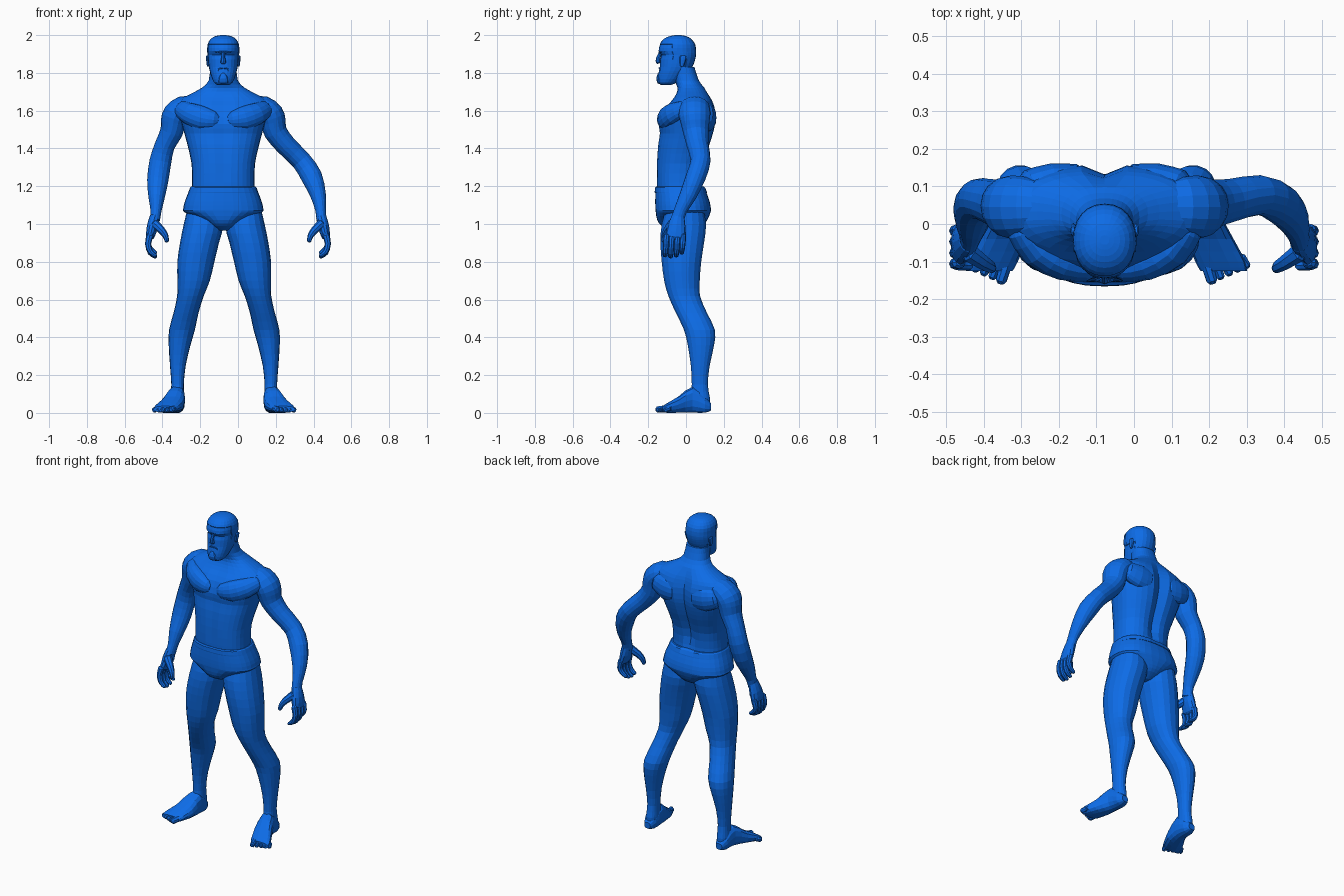
import bpy, bmesh, math
from mathutils import Vector

cube = bpy.data.objects.get("Cube")
if cube:
    bpy.data.objects.remove(cube)

AXIS = -0.078  # x of the body's centre line
STANCE = -0.073  # x midway between the legs

skin = bpy.data.materials.new("bright_blue")
skin.use_nodes = True
BLUE = (0.004, 0.15, 0.8, 1)
skin.diffuse_color = BLUE
skin.node_tree.nodes["Principled BSDF"].inputs["Base Color"].default_value = BLUE


def interpolate(rows, steps):
    """Catmull-Rom interpolation between rows of numbers."""
    out = []
    last = len(rows) - 1
    for i in range(last):
        a, b = rows[max(i - 1, 0)], rows[i]
        c, d = rows[i + 1], rows[min(i + 2, last)]
        for k in range(steps):
            t = k / steps
            out.append([q + t / 2 * (r - p + t * (2 * p - 5 * q + 4 * r - s + t * (3 * (q - r) + s - p)))
                        for p, q, r, s in zip(a, b, c, d)])
    return out + [list(rows[-1])]


def skin_rings(name, rings, finish=None):
    """Bridge rings of points into a closed mesh object."""
    bm = bmesh.new()
    loops = [[bm.verts.new(p) for p in ring] for ring in rings]
    n = len(loops[0])
    for low, high in zip(loops, loops[1:]):
        for i in range(n):
            j = (i + 1) % n
            bm.faces.new((low[i], low[j], high[j], high[i]))
    bm.faces.new(loops[0][::-1])
    bm.faces.new(loops[-1])
    bmesh.ops.recalc_face_normals(bm, faces=bm.faces)
    if finish:
        finish(bm)
    mesh = bpy.data.meshes.new(name)
    bm.to_mesh(mesh)
    bm.free()
    mesh.materials.append(skin)
    bpy.context.collection.objects.link(bpy.data.objects.new(name, mesh))


def bounded_loft(name, rows, place, sides=16, power=1.0, steps=2, finish=None):
    """Loft through rounded sections given as (a min, a max, b min, b max, level)."""
    def soft(v):
        return math.copysign(abs(v) ** power, v) if abs(v) > 1e-6 else 0
    rings = []
    for a0, a1, b0, b1, level in interpolate(rows, steps):
        ring = []
        for i in range(sides):
            t = math.tau * i / sides
            ring.append(place((a0 + a1) / 2 + (a1 - a0) / 2 * soft(math.cos(t)),
                              (b0 + b1) / 2 + (b1 - b0) / 2 * soft(math.sin(t)), level))
        rings.append(ring)
    skin_rings(name, rings, finish)


def limb(name, rows, sides=12, steps=2, side=1, shift=0.0):
    """Tube with domed ends along a path of (x, y, z, radius across, radius deep)."""
    rows = interpolate(rows, steps)
    pts = [Vector((side * r[0] + shift, r[1], r[2])) for r in rows]
    rings = []
    for i, r in enumerate(rows):
        tangent = (pts[min(i + 1, len(pts) - 1)] - pts[max(i - 1, 0)]).normalized()
        u = Vector((0, 1, 0)).cross(tangent).normalized()
        v = tangent.cross(u)

        def ring(scale, push):
            return [pts[i] + tangent * push + u * r[3] * scale * math.cos(math.tau * k / sides)
                    + v * r[4] * scale * math.sin(math.tau * k / sides) for k in range(sides)]
        dome = min(r[3], r[4])
        if i == 0:
            rings.append(ring(0.55, -0.6 * dome))
        rings.append(ring(1, 0))
        if i == len(rows) - 1:
            rings.append(ring(0.55, 0.6 * dome))
    skin_rings(name, rings)


def symmetric(half, *rest):
    return (-half, half, *rest)


def torso_place(x, y, z):
    # Spine groove behind, shallow breastbone groove in front
    groove = math.exp(-(x / 0.035) ** 2)
    fade = max(0, min(1, (z - 1.17) / 0.1, (1.72 - z) / 0.1))
    y -= groove * fade * (0.028 if y > 0.03 else -0.006 if y < -0.03 else 0)
    return Vector((x + AXIS, y, z))


# Torso and neck
torso = [symmetric(*r) for r in (
    (.16, -.12, .09, 1.06), (.168, -.15, .09, 1.15), (.165, -.157, .085, 1.22),
    (.168, -.157, .095, 1.32), (.19, -.15, .13, 1.42), (.206, -.141, .148, 1.48),
    (.22, -.146, .158, 1.53), (.242, -.122, .158, 1.6), (.24, -.08, .142, 1.65),
    (.18, -.055, .122, 1.685), (.115, -.045, .098, 1.72),
    (.077, -.06, .068, 1.76), (.07, -.075, .045, 1.83))]
bounded_loft("torso", torso, torso_place, sides=32, power=.84)

# Briefs and waistband
briefs = [symmetric(*r) for r in (
    (.03, -.08, .04, .965), (.075, -.13, .085, .99), (.115, -.152, .112, 1.02),
    (.205, -.16, .13, 1.062), (.212, -.162, .132, 1.08), (.203, -.163, .125, 1.12),
    (.184, -.162, .107, 1.17))]
bounded_loft("briefs", briefs, torso_place, sides=32, power=.82)
band = [symmetric(*r) for r in (
    (.186, -.165, .112, 1.165), (.184, -.166, .111, 1.17), (.176, -.165, .104, 1.193), (.17, -.158, .096, 1.199))]
bounded_loft("waistband", band, torso_place, sides=32, power=.82, steps=1)


def raise_hair(bm):
    def in_hair(c):
        peak = 1.95 - 0.012 * math.exp(-((c.x - AXIS) / .02) ** 2)
        return c.z > peak or (c.y > -.065 and c.z > 1.87) or (c.y > -.005 and c.z > 1.815)
    faces = [f for f in bm.faces if in_hair(f.calc_center_median())]
    bmesh.ops.inset_region(bm, faces=faces, thickness=.002, depth=.003, use_even_offset=True)


def body_place(x, y, z):
    return Vector((x + AXIS, y, z))


# Head with raised close-cropped hair
head = [symmetric(*r) for r in (
    (.028, -.13, -.085, 1.735), (.05, -.147, -.045, 1.75), (.066, -.147, 0, 1.79),
    (.076, -.139, .03, 1.83), (.08, -.137, .045, 1.87), (.081, -.131, .05, 1.895),
    (.082, -.145, .051, 1.915), (.08, -.137, .046, 1.95), (.064, -.115, .025, 1.978),
    (.04, -.085, 0, 1.992), (.012, -.055, -.03, 1.997))]
bounded_loft("head", head, body_place, sides=24, power=.92, finish=raise_hair)

# Face details on the centre line
limb("nose", [(0, -.136, 1.905, .008, .008), (0, -.148, 1.875, .011, .012), (0, -.148, 1.855, .016, .011)],
     sides=8, shift=AXIS)
limb("chin_beard", [(0, -.143, 1.793, .013, .008), (0, -.147, 1.77, .026, .011), (0, -.14, 1.75, .026, .012)],
     sides=10, shift=AXIS)

FINGERS = {"index": (-.103, .826), "middle": (-.074, .82), "ring": (-.044, .825), "little": (-.015, .84)}


def leg_parts(label, side):
    def upright(a, b, level):
        return Vector((STANCE + side * a, b, level))

    def forward(a, b, level):
        return Vector((STANCE + side * a, level, b))

    # Leg from hip to heel
    leg = [(.03, .19, -.1, .09, 1.1), (.004, .214, -.13, .108, 1.0), (.028, .234, -.137, .097, .9),
           (.052, .248, -.13, .082, .8), (.076, .248, -.117, .074, .7), (.108, .249, -.095, .075, .62),
           (.136, .268, -.055, .112, .53), (.155, .292, -.012, .154, .44), (.178, .294, .008, .15, .36),
           (.204, .287, .025, .126, .25), (.214, .28, .03, .116, .15), (.212, .284, .022, .127, .08),
           (.217, .28, .04, .125, .03)]
    bounded_loft(label + "_leg", leg, upright, sides=18, power=.92)
    # Foot turned outward, and toes
    foot = [(.23, .272, .012, .05, .133), (.212, .29, 0, .09, .1), (.207, .3, 0, .14, .035),
            (.214, .338, 0, .088, -.04), (.236, .37, 0, .052, -.1), (.25, .374, .003, .036, -.125)]
    bounded_loft(label + "_foot", foot, forward, sides=14, power=.8)
    for i in range(5):
        root, tip = .262 + i * .024, .28 + i * .023
        r = .018 if i == 0 else .014
        limb(f"{label}_toe_{i + 1}", [(root, -.09, r + .008, r, r), (tip, -.151 + i * .01, r, r, r * .8)],
             sides=8, side=side, shift=STANCE)


def trunk_parts(label, side):
    # Chest and shoulder blade muscles
    limb(label + "_chest_muscle", [(.045, -.118, 1.55, .045, .036), (.11, -.105, 1.56, .062, .045),
                                   (.18, -.07, 1.585, .058, .045), (.225, -.015, 1.61, .045, .035)],
         sides=16, side=side, shift=AXIS)
    limb(label + "_shoulder_blade", [(.075, .115, 1.56, .07, .044), (.14, .115, 1.565, .075, .046),
                                     (.2, .1, 1.58, .06, .045)], sides=16, side=side, shift=AXIS)


def head_parts(label, side):
    limb(label + "_brow", [(.012, -.138, 1.908, .006, .007), (.035, -.131, 1.914, .006, .007),
                           (.058, -.107, 1.912, .005, .007)], sides=8, side=side, shift=AXIS)
    limb(label + "_moustache", [(.003, -.143, 1.826, .004, .004), (.024, -.135, 1.82, .004, .004),
                                (.03, -.134, 1.79, .004, .004)], sides=8, side=side, shift=AXIS)
    limb(label + "_ear", [(.08, -.022, 1.838, .007, .01), (.083, -.017, 1.87, .008, .018),
                          (.084, -.015, 1.888, .007, .017)], sides=8, side=side, shift=AXIS)


def hand_parts(label, side):
    limb(label + "_palm", [(.44, -.042, 1.04, .027, .034), (.453, -.05, .985, .03, .048),
                           (.466, -.056, .93, .022, .056)], side=side)
    for finger, (y, low) in FINGERS.items():
        limb(f"{label}_{finger}_finger",
             [(.466, y, .94, .019, .016), (.476, y - .003, .895, .016, .0155),
              (.463, y - .006, low + .027, .0145, .0145), (.436, y - .008, low + .006, .01, .012)],
             sides=8, side=side)
    limb(label + "_thumb", [(.44, -.075, 1.0, .025, .026), (.405, -.1, .967, .02, .021),
                            (.384, -.113, .937, .016, .017), (.377, -.118, .91, .011, .013)], sides=8, side=side)


# Parts repeated on both sides
for label, side in (("left", 1), ("right", -1)):
    for build in (leg_parts, trunk_parts, head_parts, hand_parts):
        build(label, side)

# Arms, each in its own pose below the shoulder
shoulder = [(.16, .045, 1.625, .05, .065), (.21, .045, 1.617, .062, .08),
            (.25, .045, 1.58, .07, .084), (.264, .048, 1.54, .067, .077)]
left_arm = [(x + AXIS, *rest) for x, *rest in shoulder] + [
    (.2, .052, 1.485, .061, .067), (.255, .062, 1.415, .055, .058), (.335, .077, 1.335, .053, .053),
    (.39, .052, 1.25, .056, .053), (.425, .01, 1.15, .041, .045), (.438, -.03, 1.07, .028, .034),
    (.442, -.045, 1.02, .027, .036)]
right_arm = [(x - AXIS, *rest) for x, *rest in shoulder] + [
    (.353, .052, 1.485, .06, .067), (.388, .062, 1.415, .053, .058), (.411, .066, 1.33, .058, .055),
    (.425, .042, 1.23, .056, .053), (.431, .0, 1.14, .043, .045), (.434, -.03, 1.07, .029, .034),
    (.44, -.045, 1.02, .027, .036)]
limb("left_arm", left_arm, sides=16)
limb("right_arm", right_arm, sides=16, side=-1)
